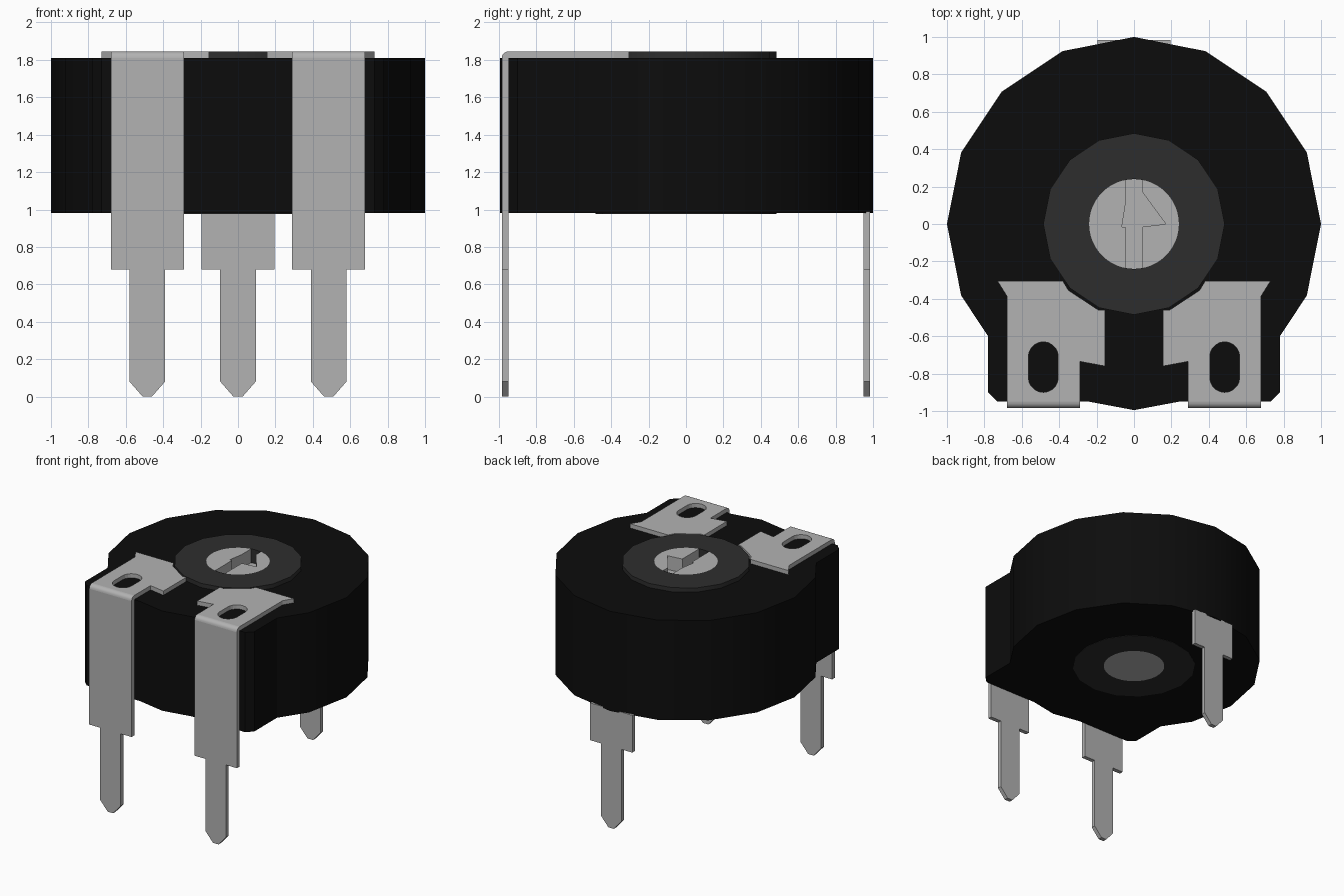
import bpy, bmesh
from math import sin, cos, pi, radians

cube = bpy.data.objects.get("Cube")
if cube:
    bpy.data.objects.remove(cube, do_unlink=True)


def material(name, value):
    m = bpy.data.materials.new(name)
    m.use_nodes = True
    m.diffuse_color = (value, value, value, 1)
    m.node_tree.nodes["Principled BSDF"].inputs["Base Color"].default_value = (value, value, value, 1)
    return m


BLACK = material("black plastic", 0.0038)
GREY = material("dark grey plastic", 0.027)
METAL = material("light grey metal", 0.448)

# Maps (u, v, depth) to world axes for each extrusion direction
AXES = {
    "x": lambda u, v, w: (w, u, v),
    "y": lambda u, v, w: (u, w, v),
    "z": lambda u, v, w: (u, v, w),
}


def prism(name, loops, low, high, mat, axis="z", smooth=False):
    """Extrude an outline, with optional hole loops, from low to high."""
    place = AXES[axis]
    bm = bmesh.new()
    edges = []
    for loop in loops:
        vs = [bm.verts.new(place(u, v, low)) for u, v in loop]
        if len(loops) == 1:
            bm.faces.new(vs)
        else:
            edges += [bm.edges.new((vs[i - 1], vs[i])) for i in range(len(vs))]
    if edges:
        bmesh.ops.triangle_fill(bm, edges=edges, use_beauty=True)
    grown = bmesh.ops.extrude_face_region(bm, geom=bm.faces[:], use_keep_orig=True)
    top = [g for g in grown["geom"] if isinstance(g, bmesh.types.BMVert)]
    bmesh.ops.translate(bm, verts=top, vec=place(0, 0, high - low))
    bmesh.ops.recalc_face_normals(bm, faces=bm.faces[:])
    mesh = bpy.data.meshes.new(name)
    bm.to_mesh(mesh)
    bm.free()
    mesh.materials.append(mat)
    obj = bpy.data.objects.new(name, mesh)
    bpy.context.collection.objects.link(obj)
    if smooth:
        bpy.ops.object.select_all(action="DESELECT")
        obj.select_set(True)
        bpy.context.view_layer.objects.active = obj
        bpy.ops.object.shade_smooth_by_angle(angle=radians(30))
    return obj


def arc(radius, start, end, steps, cx=0, cy=0):
    angles = [radians(start + (end - start) * i / steps) for i in range(steps + 1)]
    return [(cx + radius * cos(a), cy + radius * sin(a)) for a in angles]


def circle(radius, sides):
    return arc(radius, 0, 360, sides)[:-1]


def flip(points):
    return [(-u, v) for u, v in reversed(points)]


BOTTOM, TOP, PLATE = 0.98, 1.81, 1.845
BORE, HUB = 0.485, 0.24

# Housing: faceted drum with a squared front that comes to a shallow point
front = [(-0.78, -0.6), (-0.78, -0.9), (-0.73, -0.95), (-0.24, -0.95)]
outline = arc(1, -22.5, 202.5, 10) + front + [(0, -0.995)] + flip(front)
prism("housing", [outline, circle(BORE, 16)], BOTTOM, TOP, BLACK, smooth=True)

# Rotor: collar through the housing, with a metal hub inside
prism("rotor_collar", [circle(BORE, 16), circle(HUB, 48)], BOTTOM - 0.003, PLATE, GREY, smooth=True)
prism("rotor_hub", [circle(HUB, 48)], BOTTOM - 0.003, 1.73, METAL, smooth=True)

# Hub top in two segments that leave an arrow-shaped screwdriver slot
half = 0.045
edge = 79.2
right_side = arc(HUB, -edge, edge, 24) + [(half, 0.17), (0.17, 0), (half, -0.015)]
left_side = arc(HUB, 180 - edge, 180 + edge, 24) + [(-half, -0.015), (-0.065, -0.015), (-half, 0.11)]
prism("hub_top_right", [right_side], 1.73, PLATE, METAL)
prism("hub_top_left", [left_side], 1.73, PLATE, METAL)


def pin(name, cx, top, low, high):
    """Flat stepped pin with a chamfered tip."""
    side = [(0.025, 0), (0.095, 0.08), (0.095, 0.68), (0.195, 0.68), (0.195, top)]
    pts = [(cx + u, v) for u, v in side + flip(side)]
    prism(name, [pts], low, high, METAL, "y")


pin("back_pin", 0, BOTTOM + 0.01, 0.95, 0.985)

# Front terminals: pin, bend and slotted top plate, mirrored left to right
plate = [(0.68, -0.95), (0.68, -0.385), (0.73, -0.305), (0.38, -0.305),
         (0.35, -0.355), (0.19, -0.46), (0.155, -0.46), (0.155, -0.76),
         (0.29, -0.735), (0.29, -0.95)]
slot = arc(0.08, 0, 180, 10, 0.485, -0.71) + arc(0.08, 180, 360, 10, 0.485, -0.82)
bend = [(-0.95, TOP)] + arc(PLATE - TOP, 90, 180, 5, -0.95, TOP)
for label, s in (("left", 1), ("right", -1)):
    loops = [[(s * u, v) for u, v in loop] for loop in (plate, slot)]
    pin(label + "_front_pin", s * 0.485, TOP, -0.985, -0.95)
    prism(label + "_terminal_plate", loops, TOP, PLATE, METAL)
    x0, x1 = sorted((s * 0.29, s * 0.68))
    prism(label + "_terminal_bend", [bend], x0, x1, METAL, "x", smooth=True)
